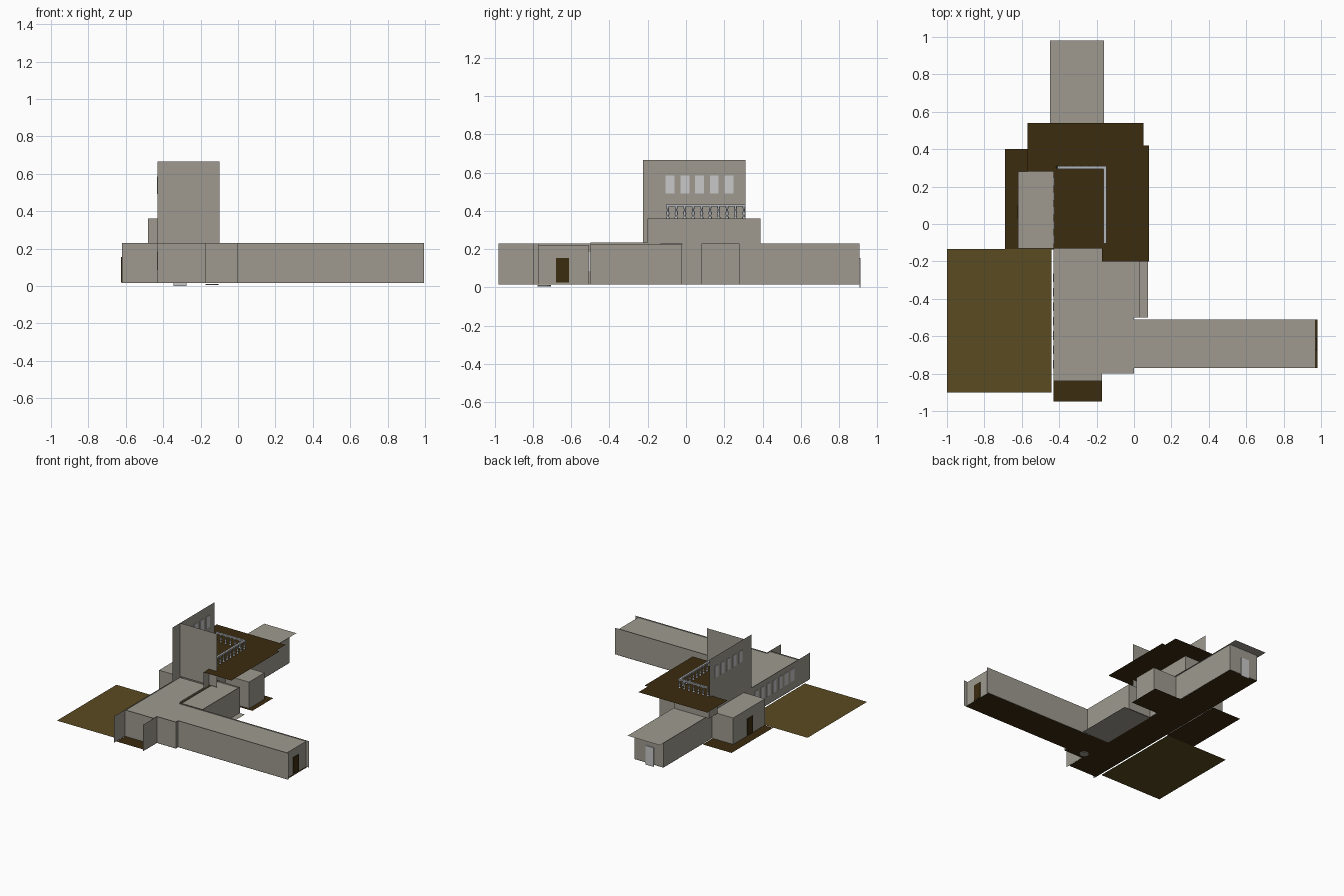
import bpy, bmesh, math
from mathutils import Matrix

if "Cube" in bpy.data.objects:
    bpy.data.objects.remove(bpy.data.objects["Cube"])


def material(name, rgb):
    m = bpy.data.materials.new(name)
    m.diffuse_color = (*rgb, 1)
    m.use_nodes = True
    m.node_tree.nodes["Principled BSDF"].inputs["Base Color"].default_value = m.diffuse_color
    return m


STONE = material("stone grey", (0.342, 0.323, 0.279))
DARK = material("dark brown", (0.045, 0.025, 0.005))
EARTH = material("earth brown", (0.102, 0.069, 0.015))
GLASS = material("pale glass", (0.58, 0.58, 0.58))
RAIL = material("rail grey", (0.45, 0.47, 0.50))


def finish(bm, name, mat):
    me = bpy.data.meshes.new(name)
    bm.to_mesh(me)
    bm.free()
    me.materials.append(mat)
    ob = bpy.data.objects.new(name, me)
    bpy.context.collection.objects.link(ob)
    return ob


def quad(bm, pts):
    bm.faces.new([bm.verts.new(p) for p in pts])


def walls(name, path, z0, z1, mat=STONE):
    """Thin upright walls along a plan path (counter-clockwise = outward)."""
    bm = bmesh.new()
    for (ax, ay), (bx, by) in zip(path, path[1:]):
        quad(bm, [(ax, ay, z0), (bx, by, z0), (bx, by, z1), (ax, ay, z1)])
    return finish(bm, name, mat)


def plates(name, z, rects, mat):
    """Flat sheets; each rect is x0, x1, y0, y1."""
    bm = bmesh.new()
    for x0, x1, y0, y1 in rects:
        quad(bm, [(x0, y0, z), (x1, y0, z), (x1, y1, z), (x0, y1, z)])
    return finish(bm, name, mat)


def add_box(bm, x0, x1, y0, y1, z0, z1):
    m = Matrix.Translation(((x0 + x1) / 2, (y0 + y1) / 2, (z0 + z1) / 2))
    m = m @ Matrix.Diagonal((x1 - x0, y1 - y0, z1 - z0, 1))
    bmesh.ops.create_cube(bm, size=1, matrix=m)


def boxes(name, items, mat):
    bm = bmesh.new()
    for it in items:
        add_box(bm, *it)
    return finish(bm, name, mat)


B, T, R = 0.015, 0.23, 0.222   # floor, wall top, roof level
D = 0.36                       # terrace level
W, E = -0.43, -0.17            # west and east sides of the main block

# Ground sheets and floors
plates("west_yard", 0.012, [(-1.0, -0.44, -0.90, -0.135)], EARTH)
plates("floor", 0.014, [(W, E, -0.95, 0.905), (E, 0.0, -0.80, -0.50),
                        (0.0, 0.98, -0.77, -0.51)], DARK)
plates("west_porch_ground", 0.01, [(-0.69, W, -0.135, 0.40)], DARK)
plates("east_porch_ground", 0.01, [(E, 0.08, 0.07, 0.34)], DARK)
plates("patio", 0.013, [(E, 0.075, -0.50, -0.02)], STONE)

# Main block walls, with fins projecting past the front
walls("main_west_wall", [(W, 0.905), (W, -0.98)], B, T)
walls("main_front_wall", [(W, -0.84), (E, -0.84)], B, T)
walls("main_front_fin", [(E, -0.98), (E, -0.80)], B, T)
walls("main_corner_wall", [(E, -0.80), (0.0, -0.80), (0.0, -0.77)], B, T)
plates("main_roof", R, [(W, E, -0.84, -0.13), (E, 0.0, -0.80, -0.50)], STONE)

# Long east wing
walls("wing_front_wall", [(0.0, -0.77), (0.995, -0.77)], B, T)
walls("wing_back_wall", [(0.995, -0.51), (0.0, -0.51), (E, -0.51)], B, T)
walls("wing_end_wall", [(0.97, -0.77), (0.97, -0.51)], B, R)
plates("wing_roof", R, [(0.0, 0.97, -0.77, -0.51)], STONE)
boxes("wing_door", [(0.970, 0.976, -0.68, -0.61, 0.025, 0.155)], DARK)

# Courtyard room between the wing and the terrace
walls("court_room_walls", [(E, -0.50), (0.03, -0.50), (0.03, -0.02), (E, -0.02)], B, 0.225)
walls("court_room_parapet", [(E, -0.50), (E, -0.13)], R, T + 0.004)
plates("court_room_roof", 0.215, [(E, 0.03, -0.50, -0.02)], STONE)

# Side rooms
walls("west_room_walls", [(W, 0.28), (-0.62, 0.28), (-0.62, -0.13), (W, -0.13)], B, T)
plates("west_room_roof", T, [(-0.62, W, -0.13, 0.28)], STONE)
boxes("west_room_door", [(-0.626, -0.62, 0.03, 0.10, 0.02, 0.155)], DARK)
walls("east_room_walls", [(E, 0.08), (0.043, 0.08), (0.043, 0.28), (E, 0.28)], B, T)
plates("east_room_roof", T, [(E, 0.043, 0.08, 0.28)], STONE)

# Back wing with overhanging roof
walls("back_wing_walls", [(E, -0.02), (E, 0.905), (W, 0.905)], B, T)
plates("back_wing_roof", T, [(-0.45, -0.16, 0.28, 0.98)], STONE)
boxes("back_door", [(-0.345, -0.275, 0.905, 0.912, 0.0, 0.155)], GLASS)

# Upper storey under the terrace
walls("upper_storey_walls", [(E, -0.20), (E, 0.39), (-0.48, 0.39), (-0.48, 0.28), (W, 0.28)], T, D)
plates("terrace", D, [(W, E, -0.13, 0.54), (E, 0.05, -0.20, 0.54),
                      (0.05, 0.08, -0.20, 0.42), (-0.57, W, 0.28, 0.54)], DARK)

# Tall screen walls
walls("tall_side_wall", [(W, 0.31), (W, -0.225)], T, 0.665)
walls("tall_front_wall", [(W, -0.13), (-0.10, -0.13)], T, 0.665)

# Window rows, pale panels showing on both sides of the wall
def window_row(name, first, count, z0, z1):
    boxes(name, [(W - 0.004, W + 0.004, first + 0.077 * i - 0.023,
                  first + 0.077 * i + 0.023, z0, z1) for i in range(count)], GLASS)

window_row("upper_windows", -0.083, 5, 0.492, 0.585)
window_row("lower_windows", -0.75, 7, 0.085, 0.185)

# Terrace balustrade: turned balusters between two rails
RX, RY = -0.155, 0.303
spots = [(RX, -0.095 + 0.0442 * i) for i in range(10)]
spots += [(RX - 0.0422 * i, RY) for i in range(1, 7)]
profile = [(0.009, 0.0), (0.009, 0.008), (0.004, 0.012), (0.009, 0.026),
           (0.004, 0.045), (0.007, 0.055), (0.007, 0.062)]
bm = bmesh.new()
for x, y in spots:
    rings = [[bm.verts.new((x + r * math.cos(a * math.pi / 4),
                            y + r * math.sin(a * math.pi / 4), D + z))
              for a in range(8)] for r, z in profile]
    for lo, hi in zip(rings, rings[1:]):
        for k in range(8):
            n = (k + 1) % 8
            bm.faces.new([lo[k], lo[n], hi[n], hi[k]])
balusters = finish(bm, "balusters", RAIL)
for p in balusters.data.polygons:
    p.use_smooth = True
boxes("handrail", [(RX - 0.008, RX + 0.008, -0.105, RY + 0.008, 0.422, 0.434),
                   (-0.41, RX - 0.008, RY - 0.008, RY + 0.008, 0.422, 0.434)], RAIL)

# Round slab under the front corner
bm = bmesh.new()
bmesh.ops.create_cone(bm, cap_ends=True, segments=16, radius1=0.035, radius2=0.035,
                      depth=0.006, matrix=Matrix.Translation((-0.14, -0.74, 0.009)))
finish(bm, "round_slab", STONE)
